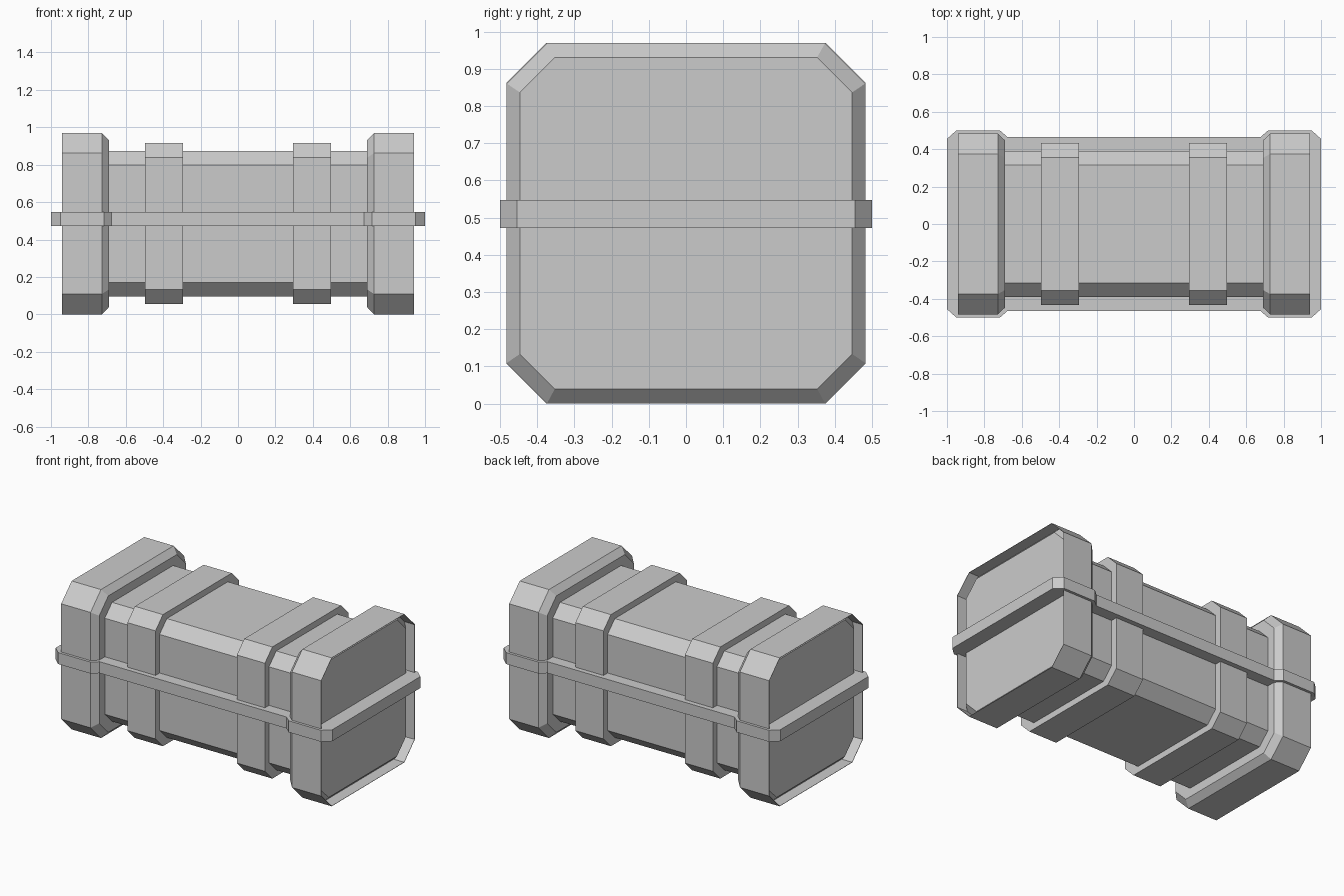
import bpy
import bmesh

cube = bpy.data.objects.get("Cube")
if cube:
    bpy.data.objects.remove(cube, do_unlink=True)

MID = 0.485  # height of the crate's axis

grey = bpy.data.materials.new("plain grey")
grey.use_nodes = True
colour = (0.6, 0.6, 0.6, 1)
grey.diffuse_color = colour
grey.node_tree.nodes["Principled BSDF"].inputs["Base Color"].default_value = colour


def octagon(x, hy, hz, cut):
    """Cross-section at x: a rectangle with its corners cut off at 45 degrees."""
    quarter = [(hy, hz - cut), (hy - cut, hz)]
    half = quarter + [(-y, z) for y, z in reversed(quarter)]
    return [(x, y, MID + z) for y, z in half + [(-y, -z) for y, z in half]]


def loft(name, rings, mirrored=False):
    """Skin a row of rings, close both ends, and optionally mirror in x."""
    bm = bmesh.new()
    rows = [[bm.verts.new(p) for p in ring] for ring in rings]
    n = len(rows[0])
    for a, b in zip(rows, rows[1:]):
        for i in range(n):
            j = (i + 1) % n
            bm.faces.new((a[i], a[j], b[j], b[i]))
    bm.faces.new(rows[0])
    bm.faces.new(rows[-1])
    bmesh.ops.recalc_face_normals(bm, faces=bm.faces)
    mesh = bpy.data.meshes.new(name)
    bm.to_mesh(mesh)
    bm.free()
    mesh.materials.append(grey)
    obj = bpy.data.objects.new(name, mesh)
    bpy.context.collection.objects.link(obj)
    if mirrored:
        mod = obj.modifiers.new("mirror", "MIRROR")
        mod.use_mirror_merge = False
    return obj


# Main body
body = (0.39, 0.389, 0.075)
loft("body", [octagon(-0.75, *body), octagon(0.75, *body)])

# Straps around the body
strap = (0.432, 0.43, 0.077)
loft("straps", [octagon(0.294, *strap), octagon(0.497, *strap)], mirrored=True)

# End caps: chamfered inner side, thin outer rim around a bevelled end panel
outer = (0.483, 0.485, 0.108)
lip = (0.481, 0.483, 0.108)
panel = (0.447, 0.446, 0.094)
loft("end_caps", [
    octagon(0.69, *panel),
    octagon(0.728, *outer),
    octagon(0.94, *outer),
    octagon(0.94, *lip),
    octagon(0.865, *lip),
    octagon(0.902, *panel),
], mirrored=True)

# Seam band running all the way round, stepping out over the caps
corner = [(0.675, 0.464), (0.717, 0.5), (0.95, 0.5), (1.0, 0.455)]
side = corner + [(x, -y) for x, y in reversed(corner)]
outline = side + [(-x, -y) for x, y in side]
loft("seam_band", [[(x, y, z) for x, y in outline] for z in (0.472, 0.547)])
